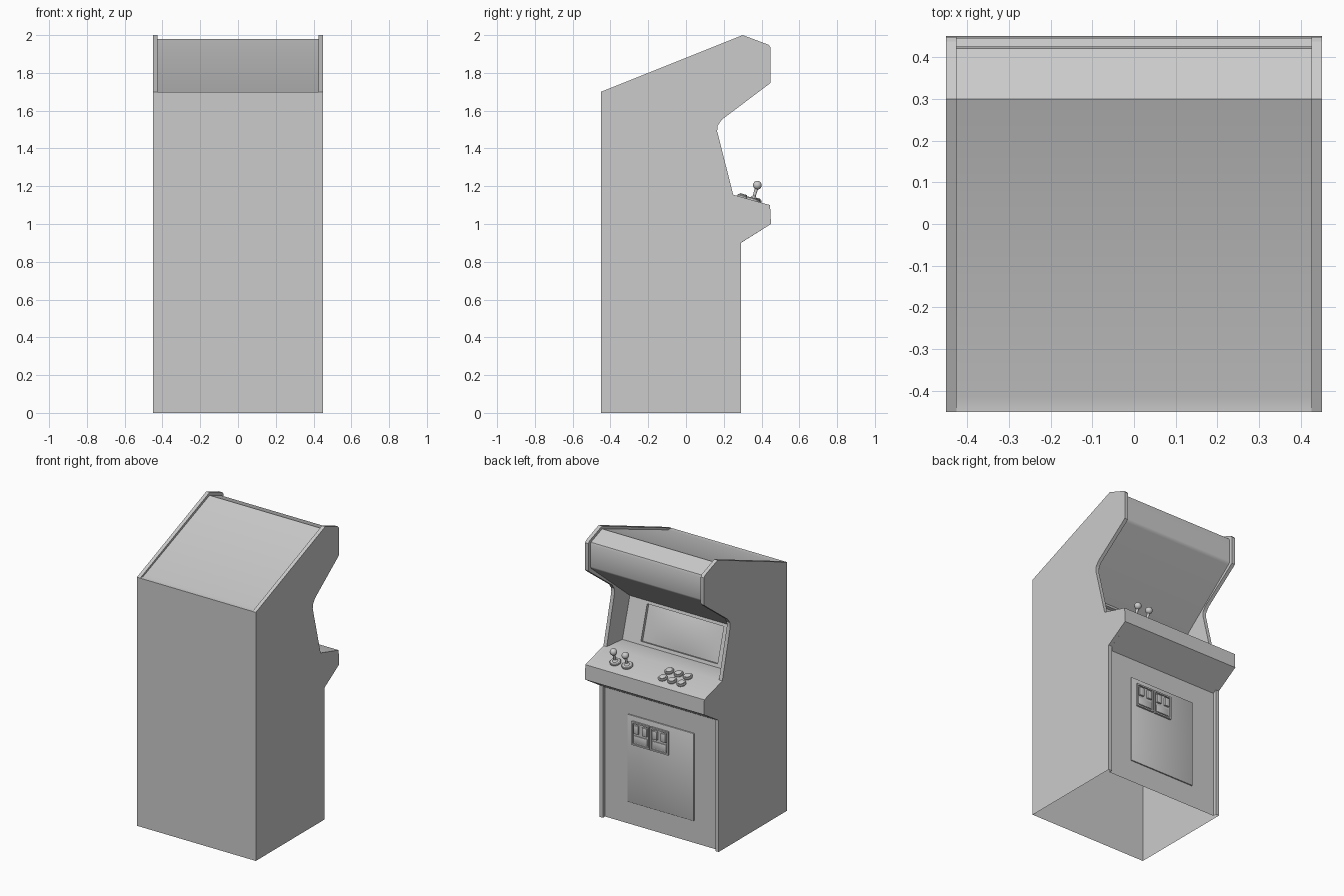
import bpy, bmesh, math
from mathutils import Vector, Matrix

if "Cube" in bpy.data.objects:
    bpy.data.objects.remove(bpy.data.objects["Cube"])


def finish(name, bm, angle=30):
    bmesh.ops.remove_doubles(bm, verts=bm.verts, dist=1e-5)
    bmesh.ops.recalc_face_normals(bm, faces=bm.faces)
    me = bpy.data.meshes.new(name)
    bm.to_mesh(me)
    bm.free()
    ob = bpy.data.objects.new(name, me)
    bpy.context.collection.objects.link(ob)
    bpy.ops.object.select_all(action='DESELECT')
    bpy.context.view_layer.objects.active = ob
    ob.select_set(True)
    bpy.ops.object.shade_smooth_by_angle(angle=math.radians(angle))
    return ob


def box(name, x, y, z, bevel=0.0):
    bm = bmesh.new()
    bmesh.ops.create_cube(bm, size=1)
    for v in bm.verts:
        v.co = [c[0] + (t + .5) * (c[1] - c[0]) for t, c in zip(v.co, (x, y, z))]
    if bevel:
        bmesh.ops.bevel(bm, geom=bm.edges[:], offset=bevel, segments=2, profile=.5, affect='EDGES')
    return finish(name, bm)


def lathe(name, profile, matrix, n=24):
    # spin an (r, z) profile about z, then place it
    bm = bmesh.new()
    rings = [[bm.verts.new((r * math.cos(2 * math.pi * k / n), r * math.sin(2 * math.pi * k / n), z))
              for k in range(n)] for r, z in profile]
    for a, b in zip(rings, rings[1:]):
        for k in range(n):
            bm.faces.new((a[k], a[(k + 1) % n], b[(k + 1) % n], b[k]))
    bm.transform(matrix)
    return finish(name, bm, 40)


def frame(name, origin, up, outer, inner, depth, skirt=0.0, dome=0.0, n=1):
    # flat frame with a recessed floor, facing +y; rectangles are (u0, v0, u1, v1)
    right, up = Vector((-1, 0, 0)), Vector(up).normalized()
    normal = right.cross(up)
    bm = bmesh.new()

    def vert(u, v, d):
        return bm.verts.new(Vector(origin) + right * u + up * v + normal * d)

    def ring(r, d):
        return [vert(u, v, d) for u, v in ((r[0], r[1]), (r[2], r[1]), (r[2], r[3]), (r[0], r[3]))]

    loops = ([ring(outer, -skirt)] if skirt else []) + [ring(outer, 0), ring(inner, 0), ring(inner, -depth)]
    for a, b in zip(loops, loops[1:]):
        for k in range(4):
            bm.faces.new((a[k], a[(k + 1) % 4], b[(k + 1) % 4], b[k]))
    grid = [[vert(inner[0] + (inner[2] - inner[0]) * i / n, inner[1] + (inner[3] - inner[1]) * j / n,
                  -depth + dome * 16 * (i / n) * (1 - i / n) * (j / n) * (1 - j / n))
             for j in range(n + 1)] for i in range(n + 1)]
    for i in range(n):
        for j in range(n):
            bm.faces.new((grid[i][j], grid[i + 1][j], grid[i + 1][j + 1], grid[i][j + 1]))
    return finish(name, bm)


# Cabinet shell: side panel outline paired with the inset body outline, open underneath
pairs = [((.29, 0), (.267, 0)), ((.29, .9), (.267, .885)),
         ((.45, 1.0), None), ((.445, 1.1), None), ((.25, 1.155), None),
         ((.25, 1.155), (.08, 1.14)), ((.165, 1.49), (0, 1.41)),
         ((.167, 1.52), (0, 1.41)), ((.19, 1.553), (0, 1.41)),
         ((.435, 1.737), (.412, 1.75)), ((.446, 1.747), (.422, 1.76)), ((.448, 1.76), (.425, 1.77)),
         ((.448, 1.935), (.425, 1.92)), ((.437, 1.949), (.42, 1.934)),
         ((.30, 2.0), (.30, 1.98)), ((-.415, 1.714), (-.415, 1.70)),
         ((-.45, 1.70), None), ((-.45, 0), None)]
BEZEL = 5
bm = bmesh.new()
rows = []
for p, q in pairs:
    q = q or p
    rows.append([bm.verts.new((x, *c)) for x, c in
                 ((-.45, p), (-.425, p), (-.425, q), (.425, q), (.425, p), (.45, p))])
for i, (a, b) in enumerate(zip(rows, rows[1:])):
    for k in range(5):
        if not (i == BEZEL and k == 2):
            bm.faces.new((a[k], a[k + 1], b[k + 1], b[k]))
for k in (0, 5):
    bm.faces.new([r[k] for r in rows])
finish("cabinet_shell", bm)

# Monitor bezel with a recessed, slightly domed screen
frame("screen_bezel", (0, .08, 1.14), (0, -.08, .27), (-.425, 0, .425, .2816),
      (-.29, .022, .29, .262), .02, dome=.012, n=12)

# Coin door with two recessed coin plates, each with two return buttons
box("coin_door", (-.25, .25), (.26, .275), (.15, .75), .003)
for i, cx in enumerate((.145, .003)):
    frame(f"coin_plate_{i}", (cx, .287, .635), (0, 0, 1), (-.067, -.08, .067, .08),
          (-.058, -.07, .058, .07), .008, skirt=.013)
    for s in (-1, 1):
        box(f"coin_button_{i}_{s}", (cx + s * .032 - .018, cx + s * .032 + .018),
            (.275, .292), (.637, .695), .003)
    box(f"coin_return_{i}", (cx - .05, cx + .05), (.275, .283), (.573, .62), .002)

# Controls stand square to the sloped deck
slope = math.atan2(.055, .195)


def on_deck(x, y):
    z = 1.155 - (y - .25) * math.tan(slope)
    return Matrix.Translation((x, y, z)) @ Matrix.Rotation(-slope, 4, 'X')


ball = [(max(.023 * math.sin(t), 0), .083 - .023 * math.cos(t))
        for t in [.4 + (math.pi - .4) * k / 9 for k in range(10)]]
for i, x in enumerate((.285, .195)):
    lathe(f"joystick_{i}", [(.036, 0), (.036, .008), (.032, .012), (.018, .013), (.012, .02), (.008, .024)]
          + ball, on_deck(x, .355))
for i, x in enumerate((-.085, -.155, -.225)):
    for j, y in enumerate((.30, .37)):
        lathe(f"button_{i}_{j}", [(.03, -.002), (.03, .007), (.026, .011), (.021, .011), (.021, .016),
                                  (.018, .018), (0, .018)], on_deck(x, y))
